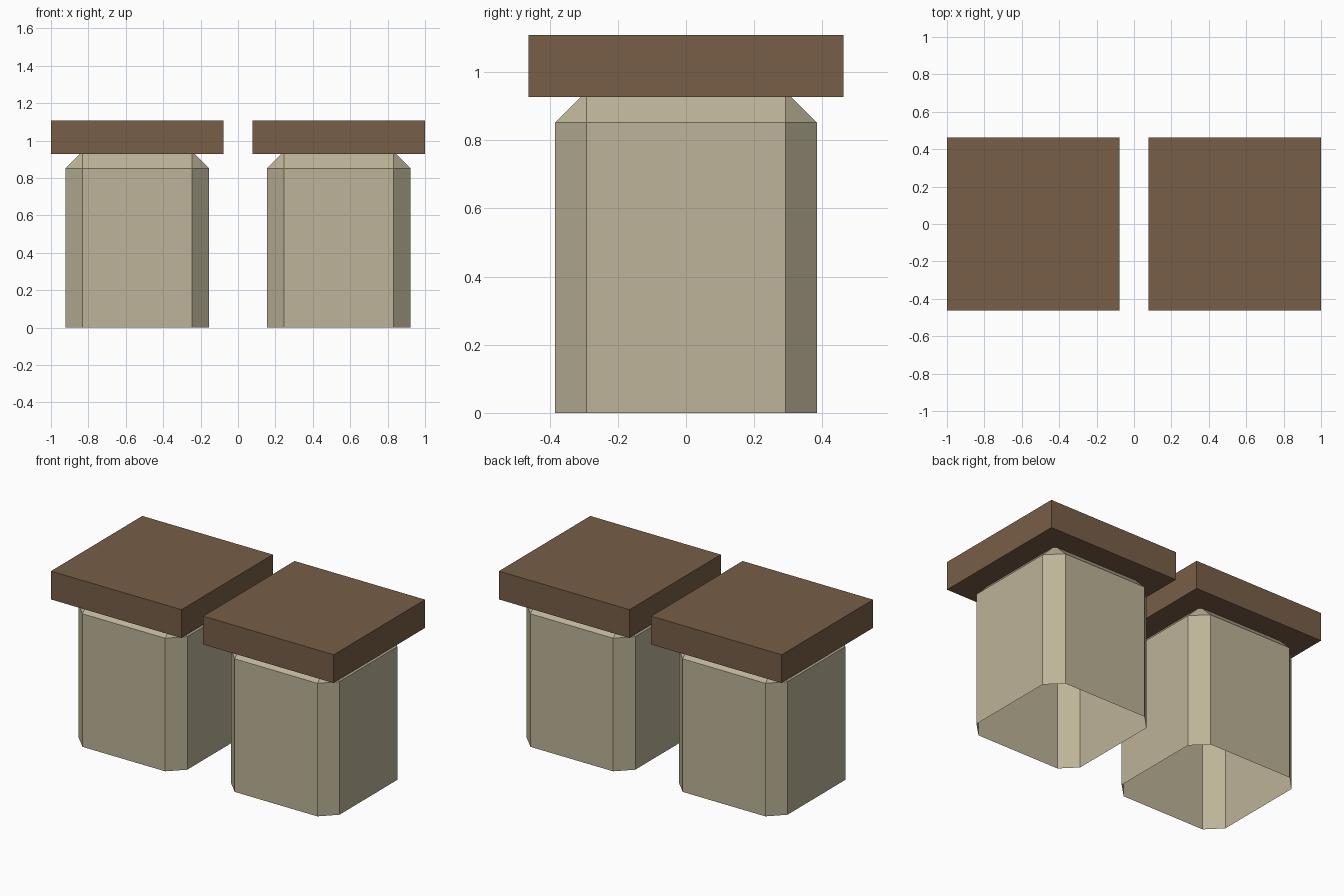
import bpy, bmesh
from mathutils import Vector

if "Cube" in bpy.data.objects:
    bpy.data.objects.remove(bpy.data.objects["Cube"])


def material(name, color):
    m = bpy.data.materials.new(name)
    m.diffuse_color = (*color, 1)
    m.use_nodes = True
    m.node_tree.nodes["Principled BSDF"].inputs["Base Color"].default_value = m.diffuse_color
    return m


STONE = material("pale stone", (0.509, 0.451, 0.314))
WOOD = material("dark wood", (0.188, 0.112, 0.065))


def box(name, x, half, z0, z1, mat, chamfer=0.0):
    bm = bmesh.new()
    # chamfered boxes start below the floor and are cut open at z0
    low = z0 - 0.3 if chamfer else z0
    bmesh.ops.create_cube(bm, size=1)
    bmesh.ops.scale(bm, vec=(2 * half, 2 * half, z1 - low), verts=bm.verts)
    bmesh.ops.translate(bm, vec=(0, 0, (z1 + low) / 2), verts=bm.verts)
    if chamfer:
        bmesh.ops.bevel(bm, geom=bm.edges[:], offset=chamfer, segments=1,
                        affect='EDGES', offset_type='OFFSET')
        bmesh.ops.bisect_plane(bm, geom=bm.verts[:] + bm.edges[:] + bm.faces[:],
                               plane_co=Vector((0, 0, z0)),
                               plane_no=Vector((0, 0, 1)), clear_inner=True)
    me = bpy.data.meshes.new(name)
    bm.to_mesh(me)
    bm.free()
    me.materials.append(mat)
    ob = bpy.data.objects.new(name, me)
    ob.location.x = x
    bpy.context.collection.objects.link(ob)


for side, x in (("left", -0.5385), ("right", 0.5385)):
    # open-bottomed body with chamfered corners and shoulders
    box(side + "_body", x, 0.3845, 0.0, 0.943, STONE, 0.092)
    # overhanging square slab
    box(side + "_lid", x, 0.4615, 0.927, 1.108, WOOD)
